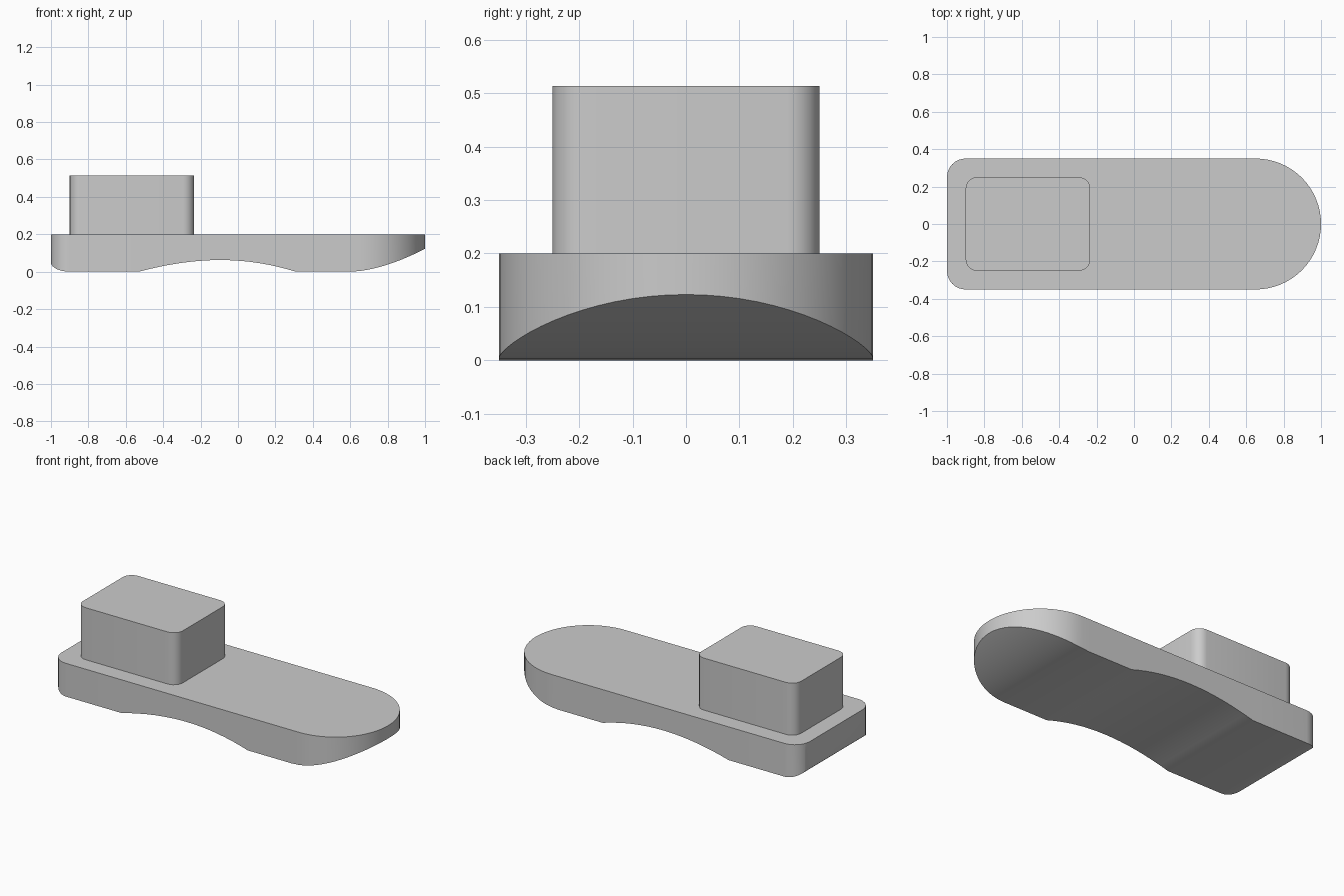
import bpy, bmesh
from math import sin, cos, pi, sqrt
from mathutils import Vector
from mathutils.geometry import interpolate_bezier

cube = bpy.data.objects.get("Cube")
if cube:
    bpy.data.objects.remove(cube)

grey = bpy.data.materials.new("plain grey")
grey.use_nodes = True
grey.diffuse_color = (0.6, 0.6, 0.6, 1)
grey.node_tree.nodes["Principled BSDF"].inputs["Base Color"].default_value = grey.diffuse_color

TOP, HALF, CORNER = 0.2, 0.35, 0.1


def add_object(name, bm):
    bmesh.ops.recalc_face_normals(bm, faces=bm.faces)
    mesh = bpy.data.meshes.new(name)
    bm.to_mesh(mesh)
    bm.free()
    mesh.materials.append(grey)
    obj = bpy.data.objects.new(name, mesh)
    bpy.context.collection.objects.link(obj)
    bpy.ops.object.select_all(action='DESELECT')
    obj.select_set(True)
    bpy.context.view_layer.objects.active = obj
    bpy.ops.object.shade_smooth_by_angle(angle=pi / 6)
    return obj


def half_width(x):
    """Plan outline: rounded heel corners and a semicircular toe."""
    if x < CORNER - 1:
        return HALF - CORNER + sqrt(max(0, CORNER**2 - (CORNER - 1 - x)**2))
    if x > 1 - HALF:
        return sqrt(max(0, HALF**2 - (x - 1 + HALF)**2))
    return HALF


# Underside profile: rounded heel, flat, arch, flat, rising toe
steps = 8
under = [(-0.9 - 0.1 * cos(a), 0.05 * (1 - sin(a)))
         for a in (i * pi / 2 / steps for i in range(steps + 1))]
arch = [Vector(p) for p in ((-0.53, 0, 0), (-0.22, 0, 0.083), (0.04, 0, 0.083), (0.31, 0, 0))]
under += [(p.x, p.z) for p in interpolate_bezier(*arch, 17)]
toe_x = [0.6] + [1 - HALF + HALF * sin(i * pi / 32) for i in range(17)]
under += [(x, 0.123 * ((x - 0.6) / 0.4) ** 1.7) for x in toe_x]

# Sole lofted through rectangular sections
bm = bmesh.new()
rings = []
for x, z in under:
    w = half_width(x)
    rings.append([bm.verts.new(c) for c in ((x, -w, z), (x, w, z), (x, w, TOP), (x, -w, TOP))])
bm.faces.new(rings[0])
for a, b in zip(rings, rings[1:]):
    for i in range(4):
        j = (i + 1) % 4
        bm.faces.new((a[i], a[j], b[j], b[i]))
bmesh.ops.remove_doubles(bm, verts=bm.verts, dist=1e-5)
# merge the flat top into one face
top = [f for f in bm.faces if all(abs(v.co.z - TOP) < 1e-5 for v in f.verts)]
bmesh.ops.dissolve_faces(bm, faces=top)
add_object("sole", bm)

# Heel block with rounded upright edges
bm = bmesh.new()
bmesh.ops.create_cube(bm, size=1)
bmesh.ops.scale(bm, vec=(0.666, 0.5, 0.313), verts=bm.verts)
bmesh.ops.translate(bm, vec=(-0.567, 0, TOP + 0.1565), verts=bm.verts)
upright = [e for e in bm.edges if abs(e.verts[0].co.z - e.verts[1].co.z) > 0.1]
bmesh.ops.bevel(bm, geom=upright, offset=0.06, segments=6, profile=0.5, affect='EDGES')
add_object("heel_block", bm)
